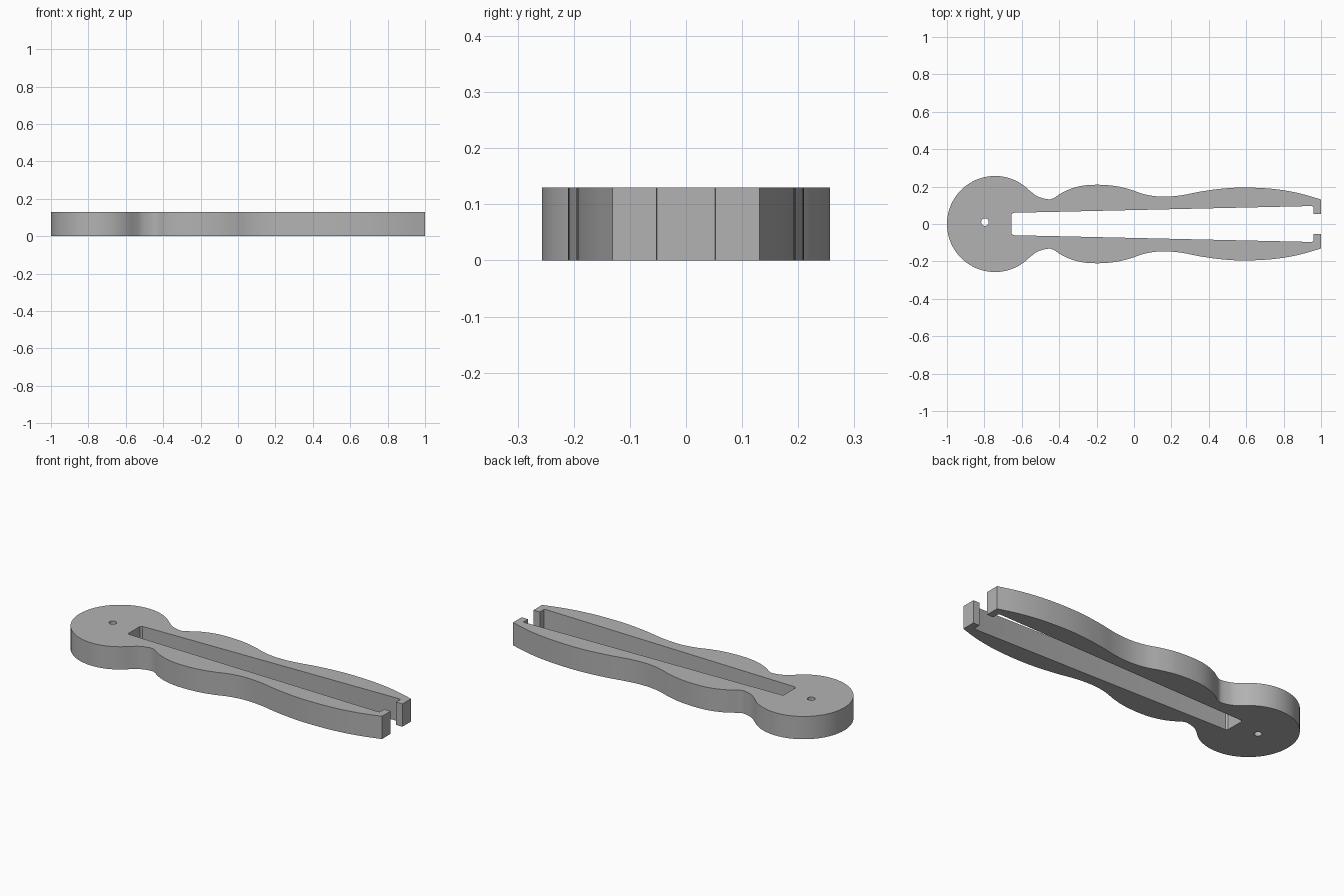
import bpy, bmesh, math
from mathutils import Vector

HEIGHT = 0.13
HEAD_X, HEAD_R = -0.743, 0.257

if "Cube" in bpy.data.objects:
    bpy.data.objects.remove(bpy.data.objects["Cube"], do_unlink=True)

grey = bpy.data.materials.new("plain grey")
grey.use_nodes = True
grey.diffuse_color = (0.45, 0.45, 0.45, 1)
grey.node_tree.nodes["Principled BSDF"].inputs["Base Color"].default_value = grey.diffuse_color


def smooth_path(points, steps=6):
    """Catmull-Rom curve through the points."""
    p = [Vector(q) for q in points]
    p = [2 * p[0] - p[1]] + p + [2 * p[-1] - p[-2]]
    out = []
    for a, b, c, d in zip(p, p[1:], p[2:], p[3:]):
        for i in range(steps):
            t = i / steps
            out.append(0.5 * (2 * b + (c - a) * t + (2 * a - 5 * b + 4 * c - d) * t ** 2
                              + (3 * b - a - 3 * c + d) * t ** 3))
    return out + [p[-2]]


def slab(name, outline, z0, z1):
    """Extrude a flat outline into a solid."""
    bm = bmesh.new()
    face = bm.faces.new([bm.verts.new((x, y, z0)) for x, y in outline])
    top = bmesh.ops.extrude_face_region(bm, geom=[face])
    verts = [v for v in top["geom"] if isinstance(v, bmesh.types.BMVert)]
    bmesh.ops.translate(bm, verts=verts, vec=(0, 0, z1 - z0))
    bmesh.ops.recalc_face_normals(bm, faces=bm.faces)
    mesh = bpy.data.meshes.new(name)
    bm.to_mesh(mesh)
    bm.free()
    mesh.materials.append(grey)
    obj = bpy.data.objects.new(name, mesh)
    bpy.context.collection.objects.link(obj)
    return obj


# Upper half of the outline: round head, neck fillet, wavy arm
join = math.radians(44)
head = [Vector((HEAD_X + HEAD_R * math.cos(a), HEAD_R * math.sin(a)))
        for a in (math.pi + (join - math.pi) * i / 28 for i in range(29))]
neck = smooth_path([head[-1], (-0.52, 0.150), (-0.48, 0.136), (-0.45, 0.132), (-0.43, 0.138)])
arm = smooth_path([(-0.43, 0.138), (-0.37, 0.175), (-0.29, 0.202), (-0.2, 0.21), (-0.1, 0.203),
                   (-0.02, 0.184), (0.06, 0.158), (0.15, 0.146), (0.25, 0.153), (0.36, 0.174),
                   (0.48, 0.19), (0.6, 0.195), (0.75, 0.187), (0.88, 0.165), (1, 0.131)])
# Clamp tooth at the tip and the flared slot
slot = [Vector(p) for p in ((1, 0.053), (0.96, 0.053), (0.96, 0.093), (0.948, 0.096),
                            (-0.645, 0.06), (-0.655, 0.052))]
half = head + neck[1:] + arm[1:] + slot
mirrored = [Vector((p.x, -p.y)) for p in reversed(half[1:])]
clip = slab("clip_body", half + mirrored, 0, HEIGHT)

# Small hole through the head
circle = [(-0.797 + 0.02 * math.cos(i * math.tau / 24), 0.01 + 0.02 * math.sin(i * math.tau / 24))
          for i in range(24)]
cutter = slab("hole_cutter", circle, -0.1, HEIGHT + 0.1)
cutter.hide_render = True
cutter.hide_set(True)
cut = clip.modifiers.new("hole", "BOOLEAN")
cut.object = cutter
cut.operation = "DIFFERENCE"
cut.solver = "EXACT"

bpy.context.view_layer.objects.active = clip
clip.select_set(True)
bpy.ops.object.modifier_apply(modifier=cut.name)
bpy.data.objects.remove(cutter, do_unlink=True)
bpy.ops.object.shade_smooth_by_angle(angle=math.radians(20))
